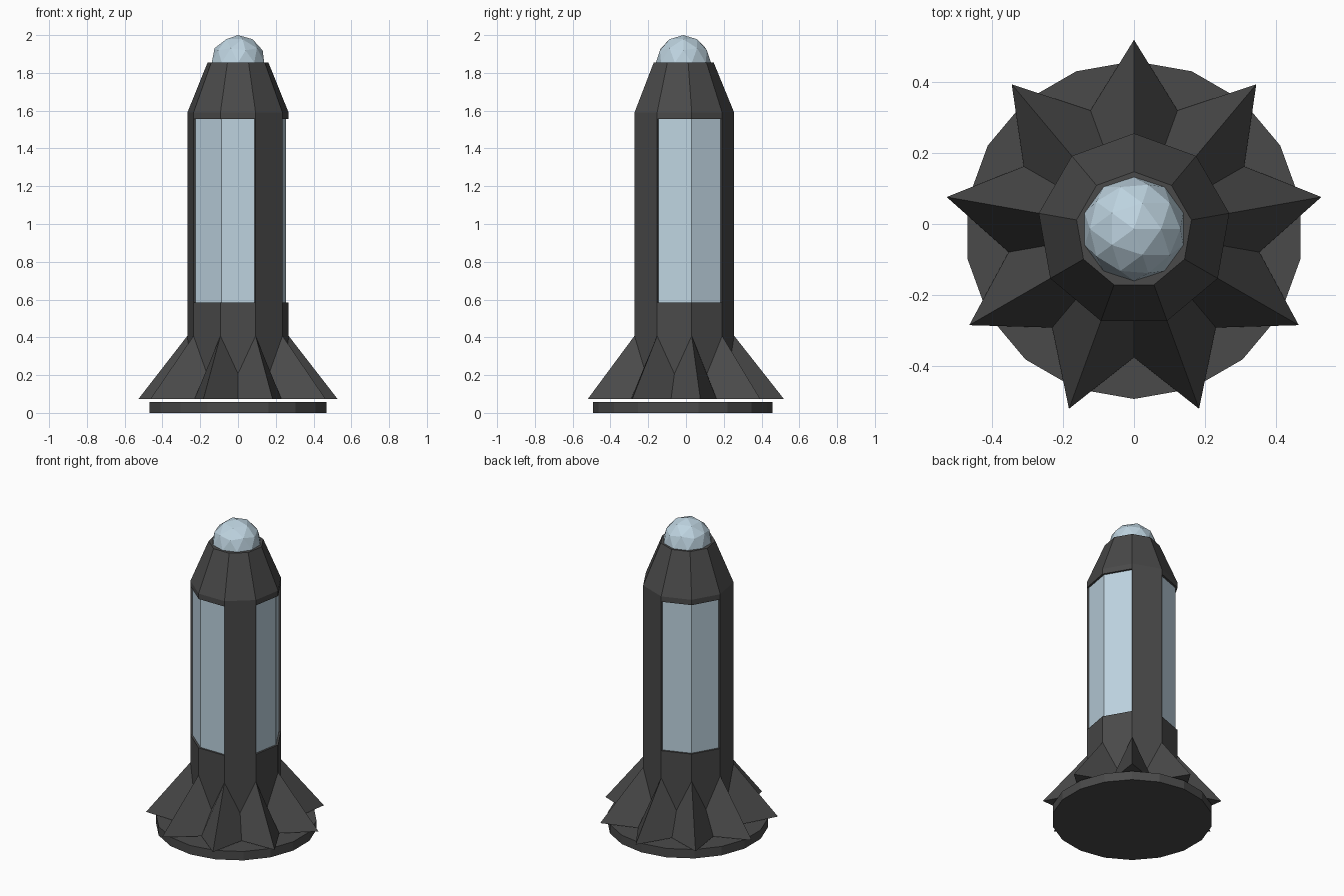
import bpy, bmesh, math

if "Cube" in bpy.data.objects:
    bpy.data.objects.remove(bpy.data.objects["Cube"])

N = 9                # sides of the hull
CY = -0.017          # centre offset that balances the uneven side count
HULL_R, PANE_R = 0.272, 0.259
Z_FIN, Z_VALLEY, Z_HULL = 0.074, 0.207, 0.408
Z_WIN0, Z_WIN1, Z_SHOULDER, Z_TOP = 0.585, 1.555, 1.59, 1.854


def material(name, color):
    m = bpy.data.materials.new(name)
    m.diffuse_color = (*color, 1)
    m.use_nodes = True
    m.node_tree.nodes["Principled BSDF"].inputs["Base Color"].default_value = m.diffuse_color
    return m


dark = material("charcoal", (0.068, 0.068, 0.068))
glass = material("pale blue glass", (0.51, 0.65, 0.74))


def polar(r, step, z):
    """Point at a hull corner (whole step) or mid-side (half step)."""
    a = math.radians(90 + 360 / N * step)
    return (r * math.cos(a), CY + r * math.sin(a), z)


def build(name, faces, mat):
    """Make an object from a list of face outlines, welding shared corners."""
    bm = bmesh.new()
    for pts in faces:
        bm.faces.new([bm.verts.new(p) for p in pts])
    bmesh.ops.remove_doubles(bm, verts=bm.verts, dist=1e-4)
    bmesh.ops.recalc_face_normals(bm, faces=bm.faces)
    me = bpy.data.meshes.new(name)
    bm.to_mesh(me)
    bm.free()
    me.materials.append(mat)
    ob = bpy.data.objects.new(name, me)
    bpy.context.collection.objects.link(ob)
    return ob


def side(r0, z0, r1, z1, i):
    return [polar(r0, i, z0), polar(r0, i + 1, z0), polar(r1, i + 1, z1), polar(r1, i, z1)]


def ring(r, z):
    return [polar(r, i, z) for i in range(N)]


# Hull: straight sides, tapered nose, recessed window openings two sides wide
hull, panes = [ring(0.164, Z_TOP)], []
for i in range(N):
    hull.append(side(HULL_R, Z_HULL, HULL_R, Z_WIN0, i))
    hull.append(side(HULL_R, Z_WIN1, HULL_R, Z_SHOULDER, i))
    hull.append(side(HULL_R, Z_SHOULDER, 0.164, Z_TOP, i))
    if i % 3 == 2:
        hull.append(side(HULL_R, Z_WIN0, HULL_R, Z_WIN1, i))
    else:
        panes.append(side(PANE_R, Z_WIN0, PANE_R, Z_WIN1, i))
        for z in (Z_WIN0, Z_WIN1):                 # sill and lintel
            hull.append(side(HULL_R, z, PANE_R, z, i))
        j = i if i % 3 == 0 else i + 1             # outer jamb
        hull.append([polar(HULL_R, j, Z_WIN0), polar(PANE_R, j, Z_WIN0),
                     polar(PANE_R, j, Z_WIN1), polar(HULL_R, j, Z_WIN1)])

# Flared fins: a ridge from each corner, a valley under each side
VALLEY_R = HULL_R * math.cos(math.pi / N)
star = []
for i in range(N):
    top, nxt = polar(HULL_R, i, Z_HULL), polar(HULL_R, i + 1, Z_HULL)
    mid, low = polar(VALLEY_R, i + 0.5, Z_VALLEY), polar(0.358, i + 0.5, Z_FIN)
    tip, tip2 = polar(0.535, i, Z_FIN), polar(0.535, i + 1, Z_FIN)
    hull += [[top, mid, nxt], [top, tip, low, mid], [nxt, mid, low, tip2]]
    star += [tip, low]
hull.append(star)

build("hull_with_fins", hull, dark)
build("window_panes", panes, glass)

# Base disc
bpy.ops.mesh.primitive_cylinder_add(vertices=18, radius=0.475, depth=0.058,
                                    location=(0, CY, 0.029), rotation=(0, 0, math.radians(10)))
base = bpy.context.object
base.name = "base_disc"
# turn so that a corner points to the back
base.rotation_euler.z = 0
base.data.materials.append(dark)

# Faceted dome light on the nose
bpy.ops.mesh.primitive_ico_sphere_add(subdivisions=2, radius=0.146, location=(0, CY + 0.003, 1.854))
dome = bpy.context.object
dome.name = "nose_dome"
dome.data.materials.append(glass)
